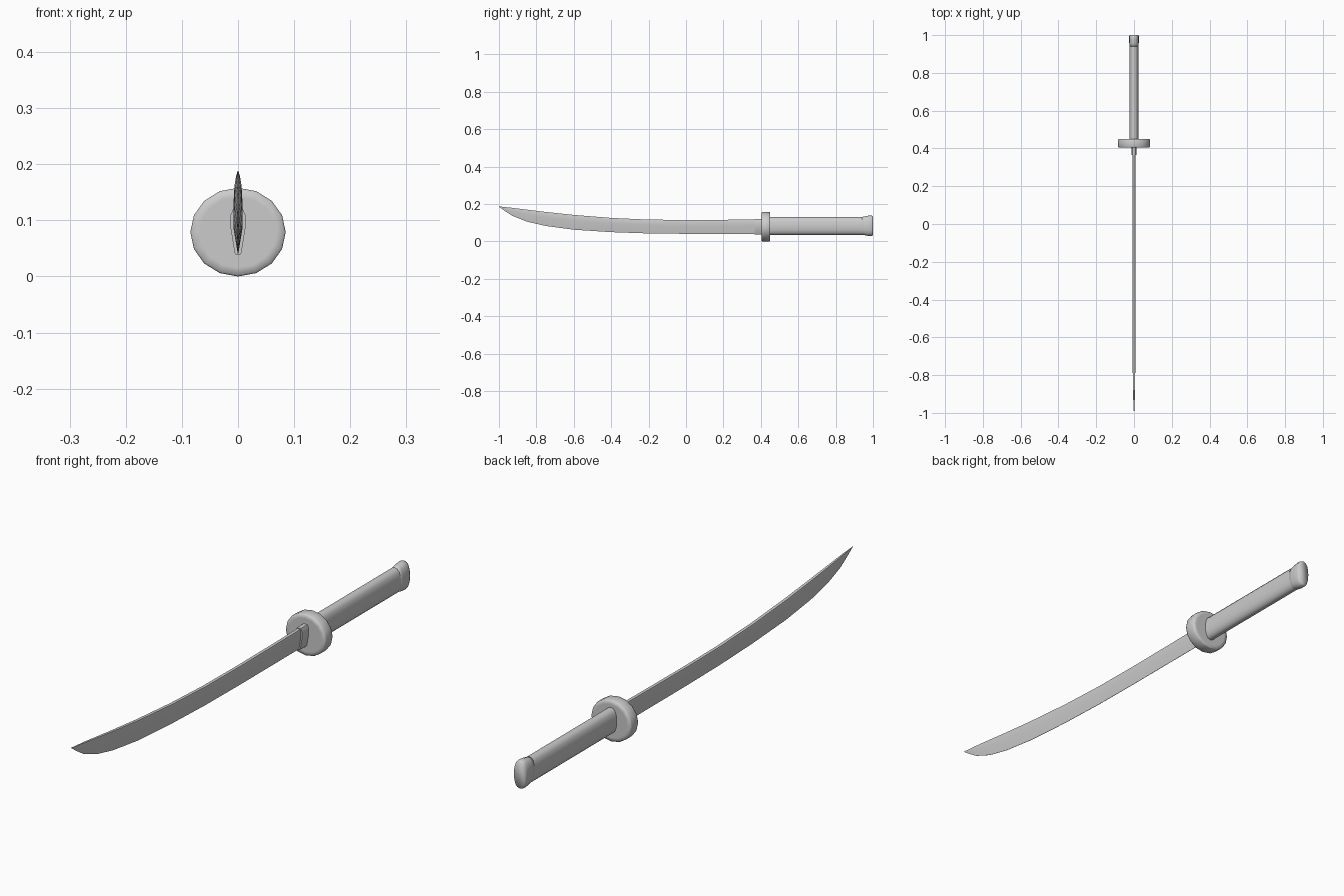
import bpy, bmesh, math

if "Cube" in bpy.data.objects:
    bpy.data.objects.remove(bpy.data.objects["Cube"])

def loft(name, rings, angle=None):
    """Skin a list of equal-length point rings and cap both ends."""
    bm = bmesh.new()
    loops = [[bm.verts.new(p) for p in r] for r in rings]
    n = len(loops[0])
    for a, b in zip(loops, loops[1:]):
        for i in range(n):
            j = (i + 1) % n
            bm.faces.new((a[i], a[j], b[j], b[i]))
    bm.faces.new(loops[0])
    bm.faces.new(loops[-1])
    bmesh.ops.recalc_face_normals(bm, faces=bm.faces)
    me = bpy.data.meshes.new(name)
    bm.to_mesh(me)
    bm.free()
    ob = bpy.data.objects.new(name, me)
    bpy.context.collection.objects.link(ob)
    bpy.ops.object.select_all(action='DESELECT')
    ob.select_set(True)
    bpy.context.view_layer.objects.active = ob
    if angle is None:
        bpy.ops.object.shade_smooth()
    else:
        bpy.ops.object.shade_smooth_by_angle(angle=math.radians(angle))
    return ob

def oval(y, rx, rz, zc, n=16, power=1.0):
    """Oval ring in the xz plane; power below 1 squares it off."""
    pts = []
    for i in range(n):
        c, s = math.cos(2 * math.pi * i / n), math.sin(2 * math.pi * i / n)
        pts.append((rx * math.copysign(abs(c) ** power, c), y,
                    zc + rz * math.copysign(abs(s) ** power, s)))
    return pts

def blade_ring(y, top, bottom, w):
    """Blade section: flat spine, ridge, sharp lower edge."""
    h = top - bottom
    half = [(0.75 * w, 1.0), (w, 0.9), (w, 0.6), (0.08 * w, 0.0)]
    pts = half + [(-x, t) for x, t in reversed(half)]
    return [(x, y, bottom + t * h) for x, t in pts]

# Blade: y, spine height, edge height, half thickness
stations = [(0.41, 0.118, 0.041, 0.008), (0.2, 0.116, 0.041, 0.008),
            (0.0, 0.115, 0.041, 0.008), (-0.2, 0.117, 0.043, 0.008),
            (-0.4, 0.126, 0.050, 0.008), (-0.6, 0.142, 0.063, 0.0078),
            (-0.75, 0.158, 0.083, 0.007), (-0.85, 0.170, 0.106, 0.006),
            (-0.93, 0.180, 0.138, 0.004), (-0.97, 0.184, 0.164, 0.0025),
            (-1.0, 0.188, 0.186, 0.0008)]
loft("blade", [blade_ring(*s) for s in stations], 30)

# Collar wrapped round the blade base
collar = [(0.008, 0.121), (0.013, 0.11), (0.013, 0.085), (0.006, 0.042), (0.003, 0.038)]
section = collar + [(-x, z) for x, z in reversed(collar)]
loft("blade_collar", [[(x, y, z) for x, z in section] for y in (0.365, 0.415)], 40)

# Round hand guard
loft("guard", [oval(y, 0.085 * k, 0.079 * k, 0.079)
               for y, k in ((0.405, 0.8), (0.405, 0.97), (0.41, 1.0),
                            (0.445, 1.0), (0.45, 0.97), (0.45, 0.8))])

# Oval grip
loft("grip", [oval(y, 0.024, 0.048, 0.083, power=0.85) for y in (0.44, 0.70, 0.95)], 40)

# Flared pommel cap
loft("pommel", [oval(y, rx, rz, 0.084, power=0.85)
                for y, rx, rz in ((0.94, 0.0235, 0.047), (0.955, 0.025, 0.050),
                                  (0.975, 0.026, 0.054), (0.993, 0.026, 0.054),
                                  (1.0, 0.023, 0.050))])
